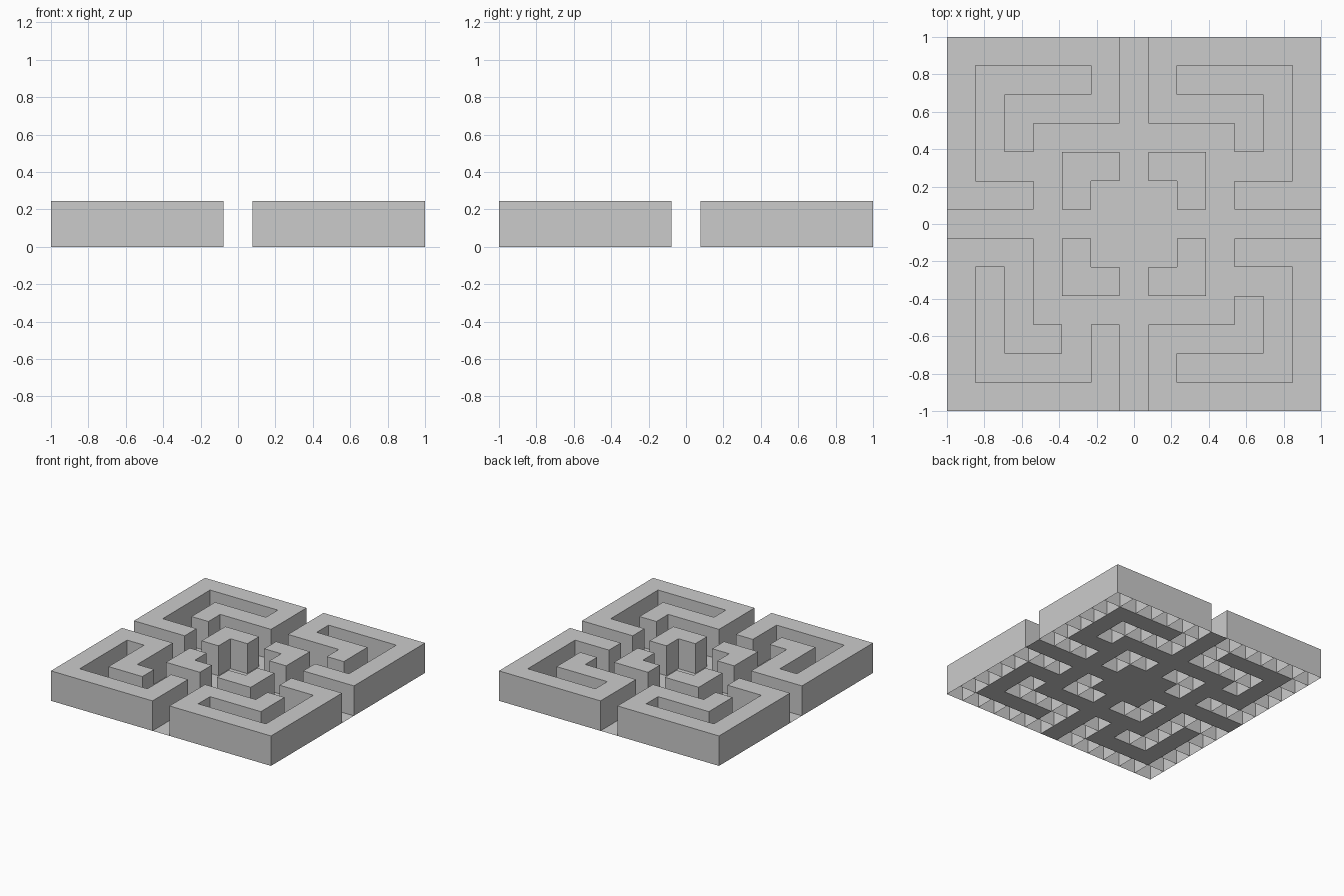
import bpy, bmesh

if "Cube" in bpy.data.objects:
    bpy.data.objects.remove(bpy.data.objects["Cube"])

N = 13                # cells per side
CELL = 2 / N
HEIGHT = 0.246

# One quarter of the labyrinth, outer corner first ('#' = raised wall)
QUARTER = ["######",
           "#....#",
           "#.####",
           "#.#...",
           "#...##",
           "###.#."]


def is_wall(col, row):
    """Mirror the quarter over both axes; front-left quarter is transposed."""
    c, r = min(col, N - 1 - col), min(row, N - 1 - row)
    if c > 5 or r > 5:
        return False      # central cross paths
    if col < 6 and row < 6:
        c, r = r, c
    return QUARTER[r][c] == "#"


# Floor grid, one face per cell
bm = bmesh.new()
bmesh.ops.create_grid(bm, x_segments=N, y_segments=N, size=1)

# Raise each wall cell as its own open-bottomed block
walls = []
for face in bm.faces:
    centre = face.calc_center_median()
    if is_wall(int((centre.x + 1) / CELL), int((centre.y + 1) / CELL)):
        walls.append(face)
raised = bmesh.ops.extrude_discrete_faces(bm, faces=walls)["faces"]
for face in raised:
    bmesh.ops.translate(bm, verts=face.verts[:], vec=(0, 0, HEIGHT))

mesh = bpy.data.meshes.new("labyrinth")
bm.to_mesh(mesh)
bm.free()
bpy.context.collection.objects.link(bpy.data.objects.new("labyrinth", mesh))
